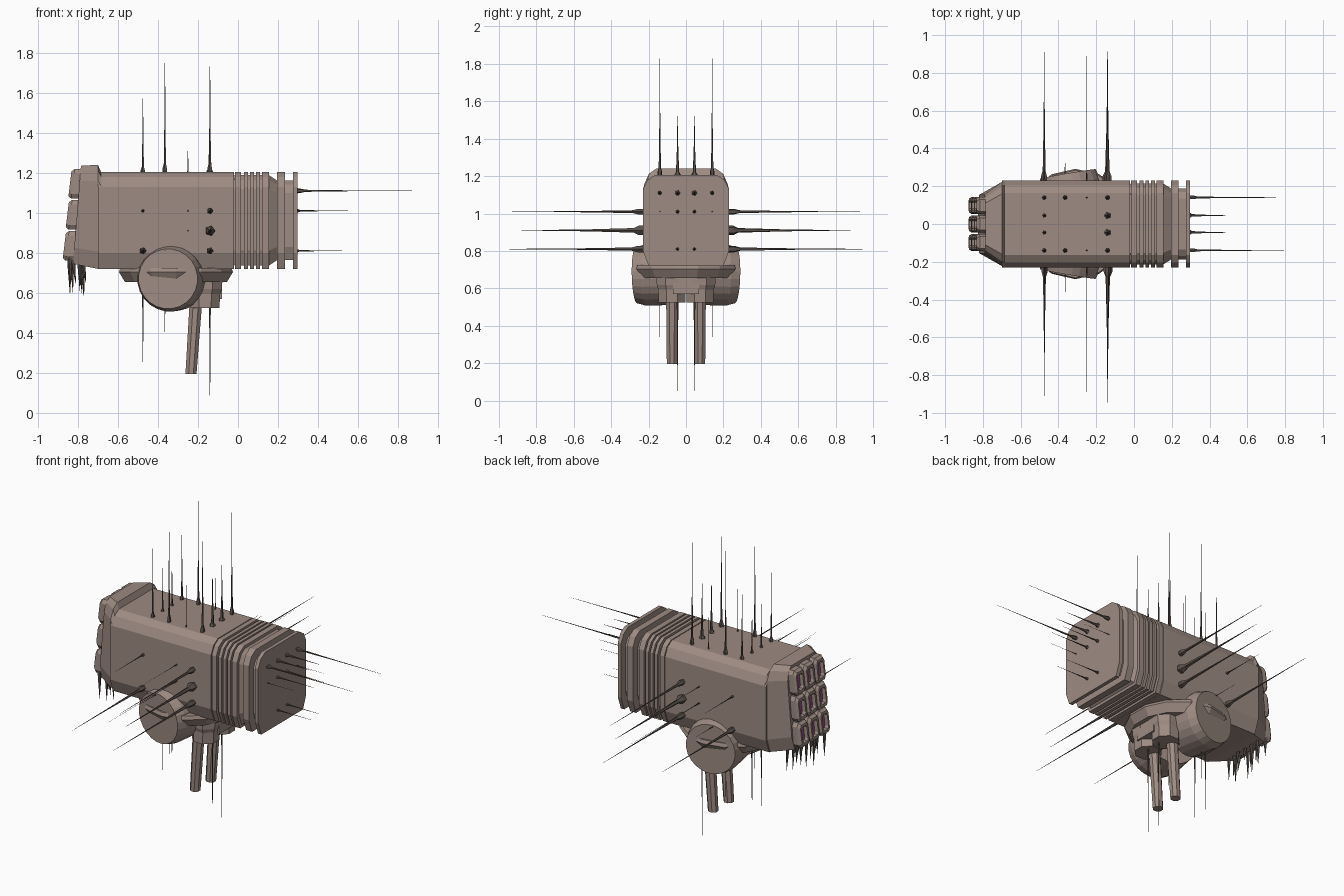
import bpy, bmesh, random
from math import sin, cos, pi
from mathutils import Vector

if "Cube" in bpy.data.objects:
    bpy.data.objects.remove(bpy.data.objects["Cube"])

random.seed(4)


def material(name, rgb):
    m = bpy.data.materials.new(name)
    m.diffuse_color = (*rgb, 1)
    m.use_nodes = True
    m.node_tree.nodes["Principled BSDF"].inputs["Base Color"].default_value = m.diffuse_color
    return m


BROWN = material("brown", (0.34, 0.26, 0.225))
DARK = material("dark_spike", (0.10, 0.08, 0.07))
PINK = material("pink", (0.35, 0.08, 0.28))


def finish(bm, name, *mats):
    bmesh.ops.recalc_face_normals(bm, faces=bm.faces)
    me = bpy.data.meshes.new(name)
    bm.to_mesh(me)
    bm.free()
    for m in mats:
        me.materials.append(m)
    ob = bpy.data.objects.new(name, me)
    bpy.context.collection.objects.link(ob)
    return ob


def loft(bm, rings):
    """Skin a list of closed rings and cap both ends."""
    vs = [[bm.verts.new(p) for p in r] for r in rings]
    n = len(vs[0])
    for a, b in zip(vs, vs[1:]):
        for i in range(n):
            j = (i + 1) % n
            bm.faces.new((a[i], a[j], b[j], b[i]))
    bm.faces.new(vs[0])
    bm.faces.new(vs[-1])


def tube(bm, p0, p1, steps, n):
    """Round bar from p0 to p1; steps are (fraction, radius)."""
    p0, p1 = Vector(p0), Vector(p1)
    d = (p1 - p0).normalized()
    u = d.cross(Vector((0, 0, 1)))
    u = u.normalized() if u.length > 0.1 else Vector((1, 0, 0))
    v = d.cross(u)
    loft(bm, [[p0.lerp(p1, t) + r * (cos(2 * pi * (i + .5) / n) * u + sin(2 * pi * (i + .5) / n) * v)
               for i in range(n)] for t, r in steps])


HALF = [(0.165, 1.205), (0.205, 1.18), (0.23, 1.13), (0.23, 0.80), (0.20, 0.72)]
SECTION = HALF + [(-y, z) for y, z in reversed(HALF)]
ZC = 0.9625


def ring(x, s=1.0):
    return [(x, y * s, ZC + (z - ZC) * s) for y, z in SECTION]


# main body
bm = bmesh.new()
loft(bm, [ring(-0.70), ring(-0.02)])
finish(bm, "main_body", BROWN)

# ribbed rear with grooves and two flanges
bm = bmesh.new()
rings = [ring(-0.025, 0.92)]
for a, b in [(-0.015, 0.015), (0.03, 0.05), (0.06, 0.08), (0.09, 0.11), (0.12, 0.155)]:
    rings += [ring(a, 0.93), ring(a, 1), ring(b, 1), ring(b, 0.93)]
for a, b in [(0.195, 0.235), (0.275, 0.297)]:
    rings += [ring(a, 0.82), ring(a, 1), ring(b, 1)]
    if b < 0.25:
        rings.append(ring(b, 0.82))
loft(bm, rings)
finish(bm, "ribbed_rear", BROWN)

# tapered head
bm = bmesh.new()


def head_ring(x_top, x_low, w, low, top):
    return [(x_low + (x_top - x_low) * (z - 0.72) / 0.485, y * w / 0.23,
             low + (z - 0.72) / 0.485 * (top - low)) for y, z in SECTION]


loft(bm, [head_ring(-0.685, -0.67, 0.23, 0.72, 1.205), head_ring(-0.70, -0.70, 0.222, 0.72, 1.24),
          head_ring(-0.785, -0.825, 0.155, 0.745, 1.235)])
finish(bm, "head", BROWN)

# nine hollow launch cells, leaning with the head face
bm = bmesh.new()
for zc, xf in [(1.145, -0.84), (0.99, -0.853), (0.835, -0.868)]:
    for yc in (-0.098, 0, 0.098):
        def cell(dx, hy, hz):
            out = []
            for y, z in [(-1, -.7), (-1, .7), (-.7, 1), (.7, 1), (1, .7), (1, -.7), (.7, -1), (-.7, -1)]:
                out.append((xf + dx - z * hz * -0.12, yc + y * hy, zc + z * hz))
            return out
        loft(bm, [cell(0.09, 0.046, 0.074), cell(0.015, 0.046, 0.074), cell(0, 0.036, 0.062),
                  cell(0, 0.024, 0.046), cell(0.022, 0.022, 0.044)])
        bm.faces.ensure_lookup_table()
        bm.faces[-1].material_index = 1
finish(bm, "launch_cells", BROWN, PINK)

# small teeth hanging below the head
bm = bmesh.new()
for i in range(12):
    y = -0.13 + 0.26 * (i // 2) / 5
    x = -0.835 + 0.05 * (i % 2) + random.uniform(-0.01, 0.01)
    tube(bm, (x, y, 0.78), (x + random.uniform(0, 0.02), y, random.uniform(0.57, 0.67)),
         [(0, 0.013), (0.3, 0.010), (1, 0.0008)], 5)
finish(bm, "teeth", DARK)

# round mounting plate under the body
bm = bmesh.new()
tube(bm, (-0.31, 0, 0.725), (-0.31, 0, 0.655), [(0, 0.285), (0.3, 0.292), (1, 0.262)], 14)
finish(bm, "mount_plate", BROWN)

# two side hubs
for s, name in ((-1, "hub_front"), (1, "hub_back")):
    bm = bmesh.new()
    tube(bm, (-0.315, s * 0.06, 0.675), (-0.35, s * 0.265, 0.67),
         [(0, 0.165), (0.75, 0.165), (1, 0.15)], 24)
    finish(bm, name, BROWN)

# hip block, hip collars and legs
bm = bmesh.new()
loft(bm, [[(-0.25, -0.07, z), (-0.08, -0.07, z), (-0.08, 0.07, z), (-0.25, 0.07, z)] for z in (0.68, 0.57)])
for s in (-1, 1):
    tube(bm, (-0.16, s * 0.075, 0.68), (-0.165, s * 0.075, 0.525),
         [(0, 0.09), (0.4, 0.088), (0.55, 0.08), (1, 0.078)], 8)
finish(bm, "hips", BROWN)
for s, name in ((-1, "leg_front"), (1, "leg_back")):
    bm = bmesh.new()
    tube(bm, (-0.21, s * 0.075, 0.56), (-0.235, s * 0.075, 0.195), [(0, 0.034), (1, 0.03)], 8)
    finish(bm, name, BROWN)


# needle spikes: bulb at the root, then a long thin taper
def spike(bm, p0, p1, r):
    tube(bm, p0, p1, [(0, r), (0.05, r), (0.09, r * 0.5), (0.45, r * 0.22), (1, 0.0006)], 5)


bm = bmesh.new()
for x, y, tip, r in [(-0.475, 0.14, 1.62, 0.012), (-0.475, 0.045, 1.5, 0.010), (-0.365, 0.14, 1.83, 0.012),
                     (-0.25, 0.14, 1.46, 0.005), (-0.14, 0.14, 1.82, 0.013), (-0.14, 0.045, 1.54, 0.018)]:
    for s in (-1, 1):
        spike(bm, (x, s * y, 1.19), (x, s * y, tip), r)
finish(bm, "top_spikes", DARK)

bm = bmesh.new()
for x, z, tip, r in [(-0.475, 1.01, 0.50, 0.008), (-0.25, 1.01, 0.55, 0.004), (-0.14, 1.01, 0.93, 0.016),
                     (-0.25, 0.91, 0.89, 0.004), (-0.14, 0.91, 0.88, 0.026), (-0.475, 0.81, 0.91, 0.017),
                     (-0.365, 0.81, 0.43, 0.006), (-0.14, 0.81, 1.0, 0.018)]:
    for s in (-1, 1):
        spike(bm, (x, s * 0.22, z), (x, s * tip, z), r)
finish(bm, "side_spikes", DARK)

bm = bmesh.new()
for y, z, tip, r in [(0.14, 1.11, 0.87, 0.011), (0.045, 1.11, 0.52, 0.015), (0.045, 1.01, 0.55, 0.010),
                     (0.14, 1.01, 0.48, 0.004), (0.045, 0.81, 0.52, 0.009)]:
    for s in (-1, 1):
        spike(bm, (0.285, s * y, z), (tip, s * y, z), r)
finish(bm, "rear_spikes", DARK)

bm = bmesh.new()
for x, y, tip, r in [(-0.475, 0.045, 0.20, 0.013), (-0.365, 0.14, 0.34, 0.010), (-0.14, 0.045, 0.0, 0.015)]:
    for s in (-1, 1):
        spike(bm, (x, s * y, 0.73), (x, s * y, tip), r)
finish(bm, "lower_spikes", DARK)
